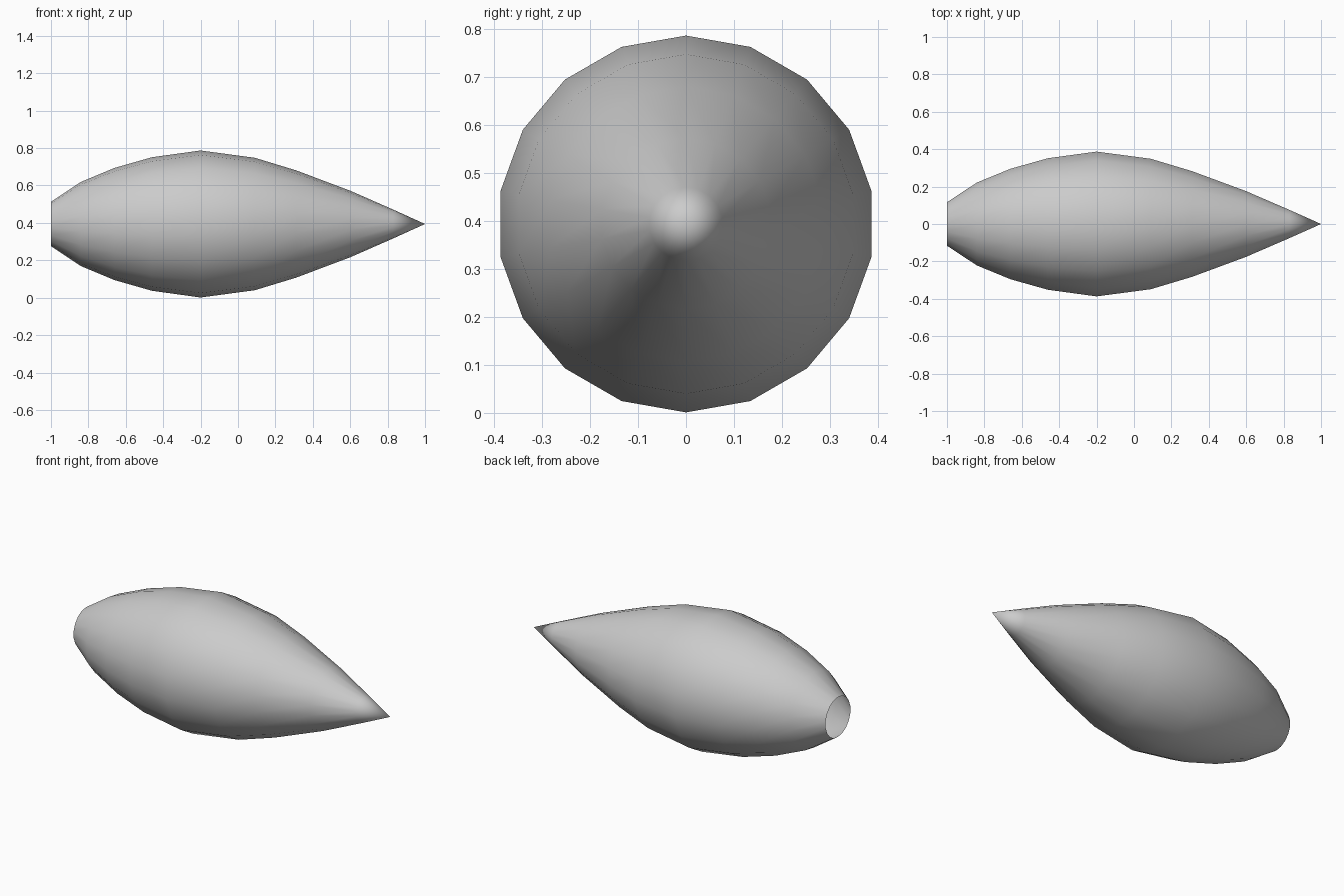
import bpy, bmesh
from math import sin, cos, tau

if "Cube" in bpy.data.objects:
    bpy.data.objects.remove(bpy.data.objects["Cube"])

SIDES = 18
CENTRE_Z = 0.394

# Profile along x: (position, radius), from the open blunt end towards the tip
PROFILE = [(-1.0, 0.118), (-0.84, 0.225), (-0.66, 0.30), (-0.46, 0.357),
           (-0.20, 0.393), (0.09, 0.354), (0.31, 0.287), (0.60, 0.178),
           (0.83, 0.077)]
TIP_X = 1.0


def ring(bm, x, r):
    return [bm.verts.new((x, r * sin(tau * i / SIDES),
                          CENTRE_Z + r * cos(tau * i / SIDES)))
            for i in range(SIDES)]


bm = bmesh.new()
rings = [ring(bm, x, r) for x, r in PROFILE]

# Side walls
for a, b in zip(rings, rings[1:]):
    for i in range(SIDES):
        j = (i + 1) % SIDES
        bm.faces.new((a[i], a[j], b[j], b[i]))

# Pointed tip
tip = bm.verts.new((TIP_X, 0, CENTRE_Z))
for i in range(SIDES):
    bm.faces.new((rings[-1][i], rings[-1][(i + 1) % SIDES], tip))

# Face outwards and shade smooth
bm.normal_update()
if bm.faces[:][0].normal.dot(bm.faces[:][0].calc_center_median()
                             - tip.co) < 0:
    bmesh.ops.reverse_faces(bm, faces=bm.faces[:])
for f in bm.faces:
    f.smooth = True

mesh = bpy.data.meshes.new("pointed_body")
bm.to_mesh(mesh)
bm.free()
bpy.context.collection.objects.link(bpy.data.objects.new("pointed_body", mesh))
